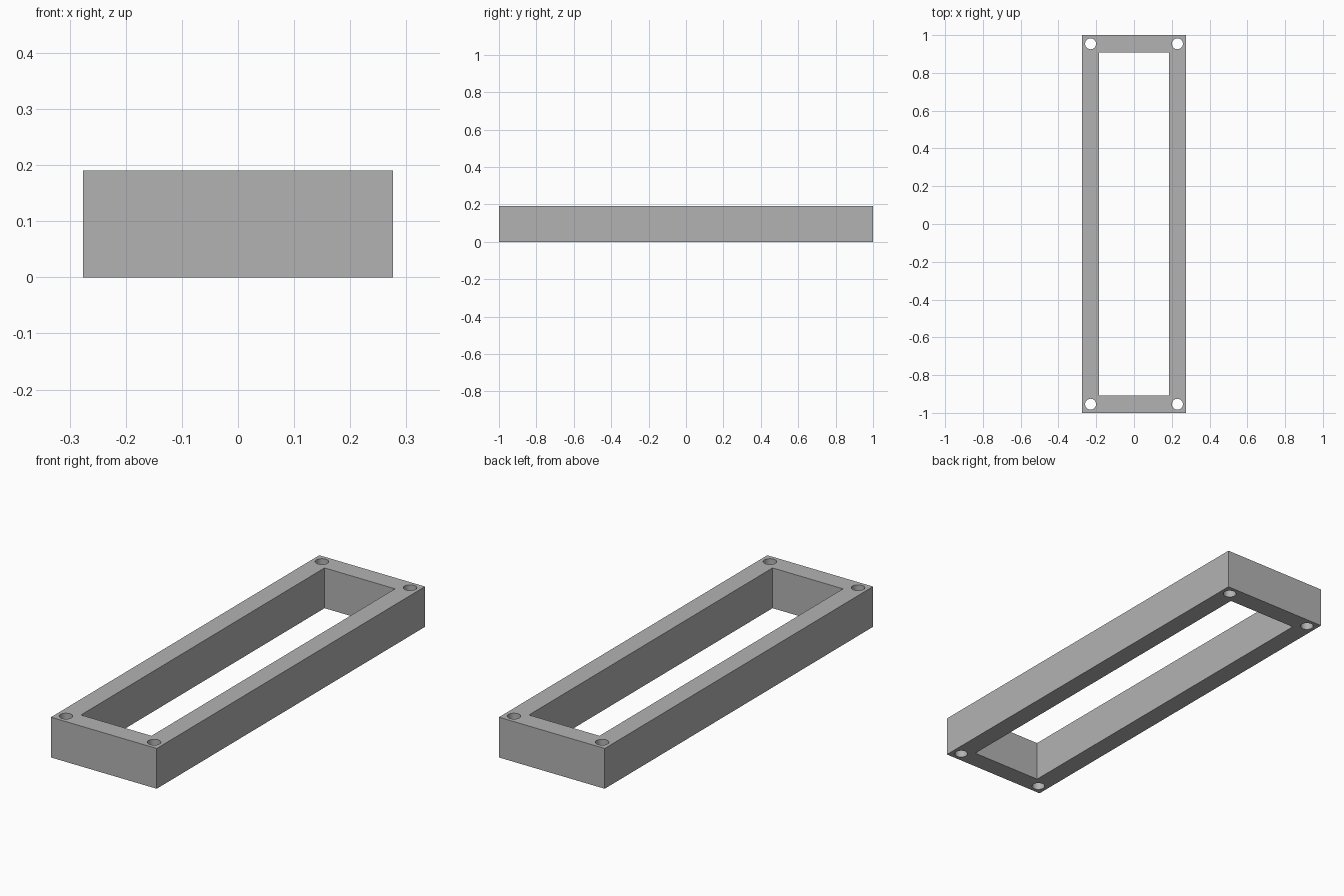
import bpy

cube = bpy.data.objects.get("Cube")
if cube:
    bpy.data.objects.remove(cube, do_unlink=True)

HALF_X, HALF_Y, HEIGHT = 0.276, 1.0, 0.19
WALL = 0.092
HOLE_RADIUS = 0.029

grey = bpy.data.materials.new("plain grey")
grey.use_nodes = True
grey.diffuse_color = (0.45, 0.45, 0.45, 1)
grey.node_tree.nodes["Principled BSDF"].inputs["Base Color"].default_value = grey.diffuse_color


def box(name, half_x, half_y, height):
    bpy.ops.mesh.primitive_cube_add(size=2, location=(0, 0, HEIGHT / 2))
    obj = bpy.context.object
    obj.name = name
    obj.scale = (half_x, half_y, height / 2)
    bpy.ops.object.transform_apply(location=True, rotation=False, scale=True)
    return obj


def cut(target, cutter):
    """Subtract the cutter from the target, then discard the cutter."""
    cutter.hide_render = True
    mod = target.modifiers.new("cut", "BOOLEAN")
    mod.operation = "DIFFERENCE"
    mod.solver = "EXACT"
    mod.object = cutter
    bpy.context.view_layer.objects.active = target
    bpy.ops.object.modifier_apply(modifier=mod.name)
    bpy.data.objects.remove(cutter, do_unlink=True)


# Rectangular frame with an open middle
frame = box("rectangular_frame", HALF_X, HALF_Y, HEIGHT)
cut(frame, box("opening_cutter", HALF_X - WALL, HALF_Y - WALL, HEIGHT * 2))

# Round through-hole centred in each corner
for sx in (-1, 1):
    for sy in (-1, 1):
        bpy.ops.mesh.primitive_cylinder_add(
            vertices=32, radius=HOLE_RADIUS, depth=HEIGHT * 2,
            location=(sx * (HALF_X - WALL / 2), sy * (HALF_Y - WALL / 2), HEIGHT / 2))
        cut(frame, bpy.context.object)

# Colour and smooth hole walls
frame.data.materials.clear()
frame.data.materials.append(grey)
bpy.ops.object.select_all(action="DESELECT")
frame.select_set(True)
bpy.context.view_layer.objects.active = frame
bpy.ops.object.shade_smooth_by_angle()
